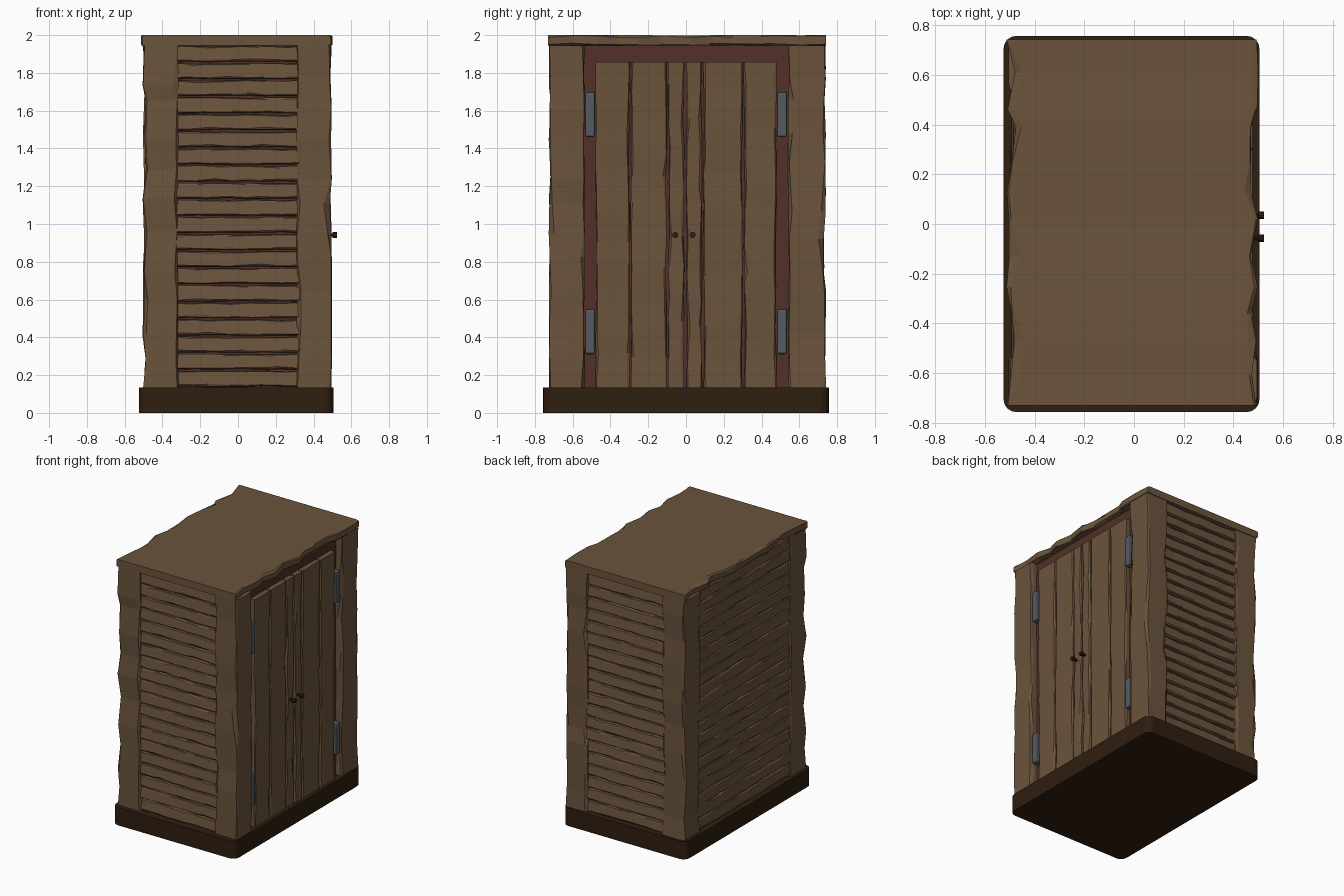
import bpy, bmesh, random
from math import pi
from mathutils import Vector

if "Cube" in bpy.data.objects:
    bpy.data.objects.remove(bpy.data.objects["Cube"])

random.seed(7)


def material(name, rgb):
    m = bpy.data.materials.new(name)
    m.diffuse_color = (*rgb, 1)
    m.use_nodes = True
    m.node_tree.nodes["Principled BSDF"].inputs["Base Color"].default_value = m.diffuse_color
    return m


WOOD = material("worn_wood", (0.145, 0.088, 0.046))
DARK = material("dark_wood", (0.028, 0.013, 0.005))
RED = material("red_wood", (0.085, 0.03, 0.02))
IRON = material("iron", (0.09, 0.105, 0.12))


def add_object(name, bm, mat, loc=(0, 0, 0), rot=(0, 0, 0)):
    bmesh.ops.recalc_face_normals(bm, faces=bm.faces)
    mesh = bpy.data.meshes.new(name)
    bm.to_mesh(mesh)
    bm.free()
    mesh.materials.append(mat)
    ob = bpy.data.objects.new(name, mesh)
    ob.location, ob.rotation_euler = loc, rot
    bpy.context.collection.objects.link(ob)
    return ob


def box(name, lo, hi, mat, bevel=0, vertical_only=False, segments=2):
    """Plain box, optionally with rounded edges."""
    lo, hi = Vector(lo), Vector(hi)
    bm = bmesh.new()
    bmesh.ops.create_cube(bm, size=1)
    bmesh.ops.scale(bm, vec=hi - lo, verts=bm.verts)
    if bevel:
        edges = [e for e in bm.edges if not vertical_only
                 or abs(e.verts[0].co.z - e.verts[1].co.z) > 0.01]
        bmesh.ops.bevel(bm, geom=edges, offset=bevel, segments=segments,
                        profile=0.5, affect='EDGES')
    return add_object(name, bm, mat, (lo + hi) / 2)


def plank(name, lo, hi, axis, rings, chip, wear, rot=(0, 0, 0)):
    """Hand-cut timber: eight-sided rings along an axis with random chips.
    wear = inward wobble of the -u, +u, -v, +v sides."""
    lo, hi = Vector(lo), Vector(hi)
    half = (hi - lo) / 2
    u, v = [a for a in range(3) if a != axis]
    bm = bmesh.new()
    loops = []
    for i in range(rings + 1):
        end = i in (0, rings)
        t = -1 + 2 * (i + (0 if end else random.uniform(-.3, .3))) / rings
        w = [random.random() ** 1.5 * s * (.4 if end else 1) for s in wear]
        u0, u1 = -half[u] + w[0], half[u] - w[1]
        v0, v1 = -half[v] + w[2], half[v] - w[3]
        cut = lambda h: min(.003 + chip * random.random() ** 2, h * .45)
        a = [cut(half[u]) for _ in range(4)]
        b = [cut(half[v]) for _ in range(4)]
        pts = [(u0 + a[0], v0), (u1 - a[1], v0), (u1, v0 + b[1]), (u1, v1 - b[2]),
               (u1 - a[2], v1), (u0 + a[3], v1), (u0, v1 - b[3]), (u0, v0 + b[0])]
        loop = []
        for p, q in pts:
            co = Vector()
            co[axis], co[u], co[v] = t * half[axis], p, q
            loop.append(bm.verts.new(co))
        loops.append(loop)
    for r, s in zip(loops, loops[1:]):
        for k in range(8):
            bm.faces.new((r[k], r[(k + 1) % 8], s[(k + 1) % 8], s[k]))
    bm.faces.new(loops[0])
    bm.faces.new(loops[-1])
    return add_object(name, bm, WOOD, (lo + hi) / 2, rot)


# plinth and inner carcass
box("base", (-.525, -.757, 0), (.505, .757, .135), DARK, .05, True, 4)
box("inner_carcass", (-.46, -.675, .1), (.44, .685, 1.95), RED)

# four corner posts, worn on their outer faces
for px, (x0, x1) in (("back", (-.505, -.315)), ("door", (.31, .497))):
    for py, (y0, y1) in (("front", (-.727, -.535)), ("rear", (.54, .742))):
        sx = (.022, .006) if x0 < 0 else (.006, .014)
        sy = (.014, .006) if y0 < 0 else (.006, .014)
        plank(f"{px}_{py}_post", (x0, y0, .12), (x1, y1, 1.946), 2, 11, .03, sx + sy)

# top slab with ragged long edges
plank("top_slab", (-.515, -.73, 1.945), (.503, .742, 2.0), 1, 12, .04, (.04, .035, 0, .001))

# horizontal slats on three sides
N, Z0, Z1 = 20, .135, 1.945
pitch = (Z1 - Z0) / N
for i in range(N):
    a = Z0 + i * pitch + .004
    b = a + pitch - .008
    wear = (.004, .004, .005, .006)
    plank(f"front_slat_{i}", (-.33, -.71, a), (.325, -.67, b), 0, 7, .008, wear, (-.12, 0, 0))
    plank(f"rear_slat_{i}", (-.33, .685, a), (.325, .725, b), 0, 7, .008, wear, (.12, 0, 0))
    plank(f"back_slat_{i}", (-.49, -.55, a), (-.45, .555, b), 1, 9, .008, wear, (0, .12, 0))

# double door of upright boards
for i, (y0, y1) in enumerate([(-.48, -.297), (-.293, -.1), (-.096, -.008),
                              (.0, .085), (.09, .3), (.305, .48)]):
    plank(f"door_board_{i}", (.43, y0, .125), (.478, y1, 1.857), 2, 11, .014,
          (0, .004, .009, .009))

# hinges: leaf plus pin barrel, and door knobs
for name, y in (("front", -.508), ("rear", .508)):
    for level, z in (("lower", .43), ("upper", 1.58)):
        box(f"{name}_{level}_hinge", (.43, y - .027, z - .12), (.487, y + .027, z + .12),
            IRON, .012)
for i, y in enumerate((-.057, .035)):
    bm = bmesh.new()
    for r, d, x in ((.009, .04, .485), (.016, .024, .512)):
        made = bmesh.ops.create_cone(bm, cap_ends=True, segments=10, radius1=r,
                                     radius2=r, depth=d)["verts"]
        for vert in made:
            c = vert.co.copy()
            vert.co = (x + c.z, c.x, c.y)
    add_object(f"door_knob_{i}", bm, DARK, (0, y, .942))
